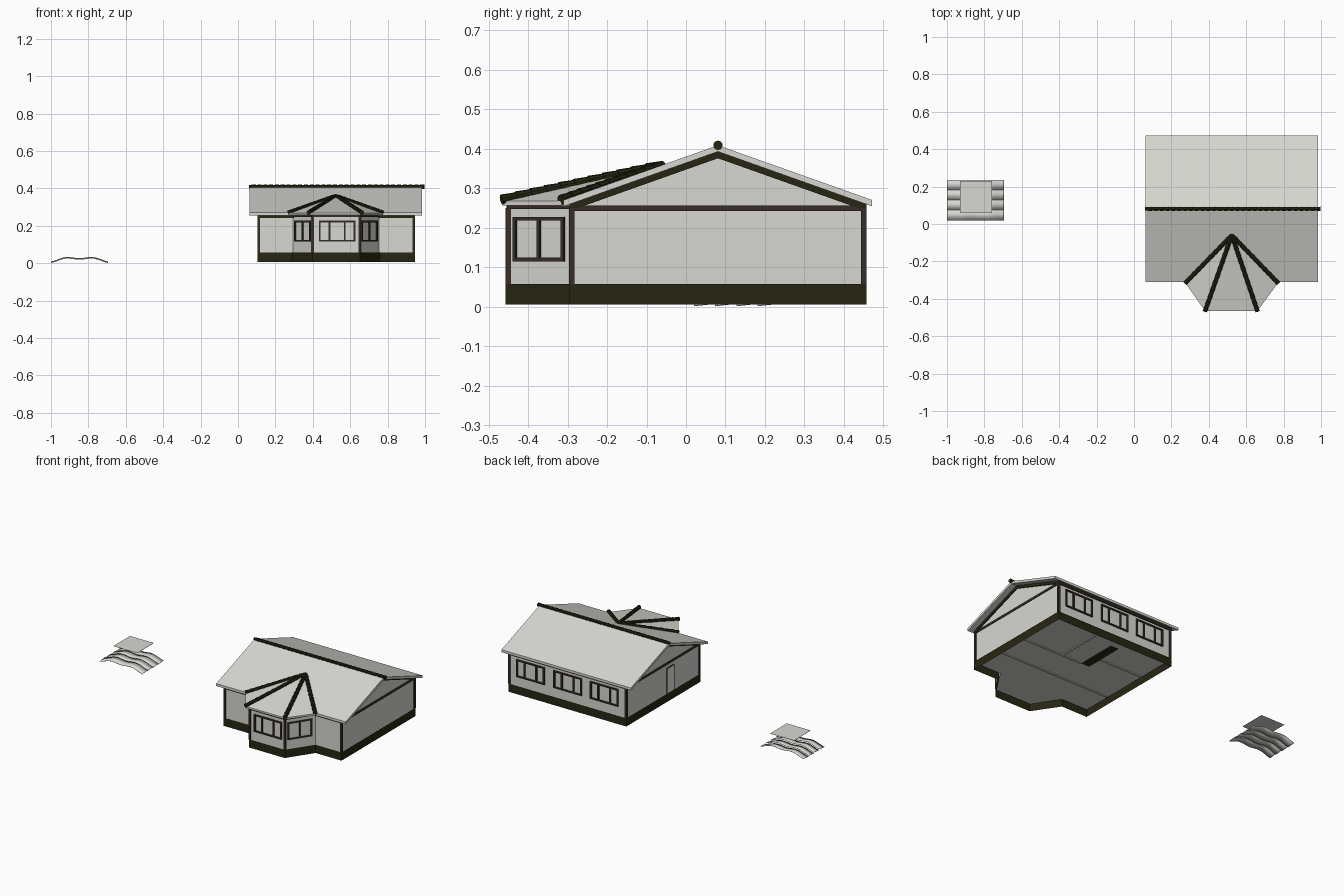
import bpy, bmesh, math
from mathutils import Vector

if "Cube" in bpy.data.objects:
    bpy.data.objects.remove(bpy.data.objects["Cube"])

def mat(name, c):
    m = bpy.data.materials.new(name)
    m.diffuse_color = (*c, 1)
    m.use_nodes = True
    m.node_tree.nodes["Principled BSDF"].inputs["Base Color"].default_value = m.diffuse_color
    return m

PALE = mat("pale_grey", (.68, .68, .645))
DARK = mat("dark_olive", (.02, .019, .006))
BROWN = mat("dark_brown", (.038, .027, .019))
DOOR = mat("off_white", (.8, .8, .78))

def finish(bm, name, m, smooth=False):
    bmesh.ops.recalc_face_normals(bm, faces=bm.faces)
    for f in bm.faces:
        f.smooth = smooth
    me = bpy.data.meshes.new(name)
    bm.to_mesh(me)
    bm.free()
    me.materials.append(m)
    ob = bpy.data.objects.new(name, me)
    bpy.context.collection.objects.link(ob)
    return ob

def prism(name, pts, offset, m):
    """Extrude a 3D polygon by an offset."""
    bm = bmesh.new()
    f = bm.faces.new([bm.verts.new(p) for p in pts])
    r = bmesh.ops.extrude_face_region(bm, geom=[f])
    vs = [v for v in r["geom"] if isinstance(v, bmesh.types.BMVert)]
    bmesh.ops.translate(bm, verts=vs, vec=offset)
    if not any(g.normal.dot(Vector(offset)) == 9 for g in bm.faces) and f.is_valid:
        pass
    bm.faces.ensure_lookup_table()
    if len(bm.faces) < len(pts) + 2:
        bm.faces.new([v for v in bm.verts if v not in vs])
    return finish(bm, name, m)

def box(name, a, b, m):
    (x0, y0, z0), (x1, y1, z1) = a, b
    return prism(name, [(x0, y0, z0), (x1, y0, z0), (x1, y1, z0), (x0, y1, z0)], (0, 0, z1 - z0), m)

def beam(name, p, q, z0, z1, w, m):
    """Upright board of width w between plan points p and q."""
    p, q = Vector(p), Vector(q)
    d = (q - p).normalized()
    n = Vector((-d.y, d.x)) * w / 2
    prism(name, [(*v, z0) for v in (p + n, q + n, q - n, p - n)], (0, 0, z1 - z0), m)

def window(name, p, q, splits, z0=.115, z1=.227):
    """Frame with mullions on the wall line from p to q."""
    p, q = Vector(p), Vector(q)
    u = (q - p).normalized()
    for i, z in enumerate((z0, z1 - .009)):
        beam(f"{name}_rail_{i}", p, q, z, z + .009, .012, BROWN)
    for i, t in enumerate([0, *splits, 1]):
        c = p.lerp(q, t)
        beam(f"{name}_mullion_{i}", c - u * .005, c + u * .005, z0, z1, .012, BROWN)

def tiles(name, a, b, n, r):
    """Row of overlapping tapered ridge tiles."""
    a, b = Vector(a), Vector(b)
    d = b - a
    bm = bmesh.new()
    rot = d.to_track_quat('Z', 'Y').to_matrix().to_4x4()
    for i in range(n):
        new = bmesh.ops.create_cone(bm, cap_ends=True, segments=10, radius1=r * .78, radius2=r,
                                    depth=d.length / n * 1.12)["verts"]
        bmesh.ops.transform(bm, matrix=rot, verts=new)
        bmesh.ops.translate(bm, verts=new, vec=a + d * ((i + .5) / n))
    finish(bm, name, DARK)

# ---- hollow plinth around the footprint
outline = [(.105, -.297), (.29, -.297), (.397, -.457), (.653, -.457), (.76, -.297),
           (.945, -.297), (.945, .457), (.105, .457)]
bm = bmesh.new()
f = bm.faces.new([bm.verts.new((x, y, .058)) for x, y in outline])
bmesh.ops.inset_region(bm, faces=[f], thickness=.02, use_boundary=True, use_even_offset=True)
bmesh.ops.delete(bm, geom=[f], context='FACES')
ring = list(bm.faces)
r = bmesh.ops.extrude_face_region(bm, geom=ring, use_keep_orig=True)
bmesh.ops.translate(bm, verts=[v for v in r["geom"] if isinstance(v, bmesh.types.BMVert)], vec=(0, 0, -.053))
finish(bm, "plinth", DARK)

# ---- walls: gabled main body and bay
YR, ZR, S = .081, .409, .355
def chevron(x, half, drop, th):
    """Roof section: top line lowered by drop, th thick."""
    e = S * half
    return [(x, YR - half, ZR - drop - e), (x, YR, ZR - drop), (x, YR + half, ZR - drop - e),
            (x, YR + half, ZR - drop - th - e), (x, YR, ZR - drop - th), (x, YR - half, ZR - drop - th - e)]

zt = ZR - .025 - S * .37
prism("main_walls", [(.11, -.29, .048), (.11, .451, .048), (.11, .451, zt), (.11, YR, ZR - .025), (.11, -.29, zt)],
      (.83, 0, 0), PALE)
bay = [(.295, -.29), (.40, -.45), (.65, -.45), (.755, -.29)]
prism("bay_walls", [(x, y, .048) for x, y in bay + [(.755, -.2), (.295, -.2)]], (0, 0, .212), PALE)

# ---- roofs
prism("main_roof", chevron(.062, .391, 0, .016), (.922, 0, 0), PALE)
prism("roof_underboard", chevron(.103, .376, .015, .018), (.844, 0, 0), DARK)
eave = [(.275, -.315), (.38, -.465), (.66, -.465), (.77, -.315)]
bm = bmesh.new()
for x, y in eave:
    for z in (.268, .257):
        bm.verts.new((x, y, z))
bm.verts.new((.523, -.06, .36))
bm.verts.new((.523, -.06, .335))
h = bmesh.ops.convex_hull(bm, input=bm.verts)
bmesh.ops.delete(bm, geom=list({v for v in h["geom_interior"] if isinstance(v, bmesh.types.BMVert)}), context='VERTS')
finish(bm, "bay_roof", PALE)
tiles("ridge_tiles", (.062, YR, ZR), (.994, YR, ZR), 30, .012)
for i, (x, y) in enumerate(eave):
    tiles(f"hip_tiles_{i}", (.523, -.06, .359), (x, y, .272), 11, .013)

# ---- posts and top beams
corners = [(.11, -.29), (.94, -.29), (.94, .45), (.11, .45)]
for i, (x, y) in enumerate(corners + bay[1:3]):
    box(f"post_{i}", (x - .007, y - .007, .056), (x + .007, y + .007, .25), BROWN)
for i in range(4):
    beam(f"top_beam_{i}", corners[i], corners[(i + 1) % 4], .242, .256, .009, BROWN)
for i in range(3):
    beam(f"bay_beam_{i}", bay[i], bay[i + 1], .247, .257, .01, BROWN)

# ---- windows
window("bay_front_window", (.437, -.451), (.623, -.451), (.28, .72))
for i, (a, b) in enumerate((bay[:2], bay[2:])):
    a, b = Vector(a), Vector(b)
    window(f"bay_side_window_{i}", a.lerp(b, .11), a.lerp(b, .87), (.5,))
for i, x in enumerate((.265, .525, .79)):
    window(f"back_window_{i}", (x - .095, .452), (x + .095, .452), (.28, .72))

# ---- side door
box("side_door", (.106, -.03, .058), (.112, .036, .215), DOOR)
for i, y in enumerate((-.034, .036)):
    box(f"door_jamb_{i}", (.105, y, .058), (.112, y + .005, .22), BROWN)
box("door_head", (.105, -.034, .215), (.112, .041, .22), BROWN)

# ---- underside: floor strips and dark panel
box("floor_panel", (.42, .10, .044), (.475, .36, .047), DARK)
for i, (p, q) in enumerate((((.12, .2), (.42, .2)), ((.475, .1), (.93, .1)), ((.62, .1), (.62, .44)),
                            ((.12, -.1), (.93, -.1)))):
    beam(f"floor_strip_{i}", p, q, .043, .05, .012, PALE)

# ---- separate wavy tile sheet with four lapped rows
bm = bmesh.new()
N, ROWS, D = 32, 4, .0538
for k in range(ROWS):
    cols = []
    for i in range(N + 1):
        u = i / N
        z = .002 + .018 * math.sin(math.pi * u) + .005 * (1 - math.cos(4 * math.pi * u))
        cols.append([bm.verts.new((-1 + .305 * u, .02 + D * k, z)),
                     bm.verts.new((-1 + .305 * u, .02 + D * (k + 1), z + .006))])
    for a, b in zip(cols, cols[1:]):
        bm.faces.new((a[0], b[0], b[1], a[1]))
ob = finish(bm, "wavy_sheet", PALE, True)
mod = ob.modifiers.new("thickness", 'SOLIDIFY')
mod.thickness = .002
mod.offset = 0

# ---- flat plate floating above the sheet
box("flat_plate", (-.93, .06, .104), (-.76, .23, .105), PALE)
